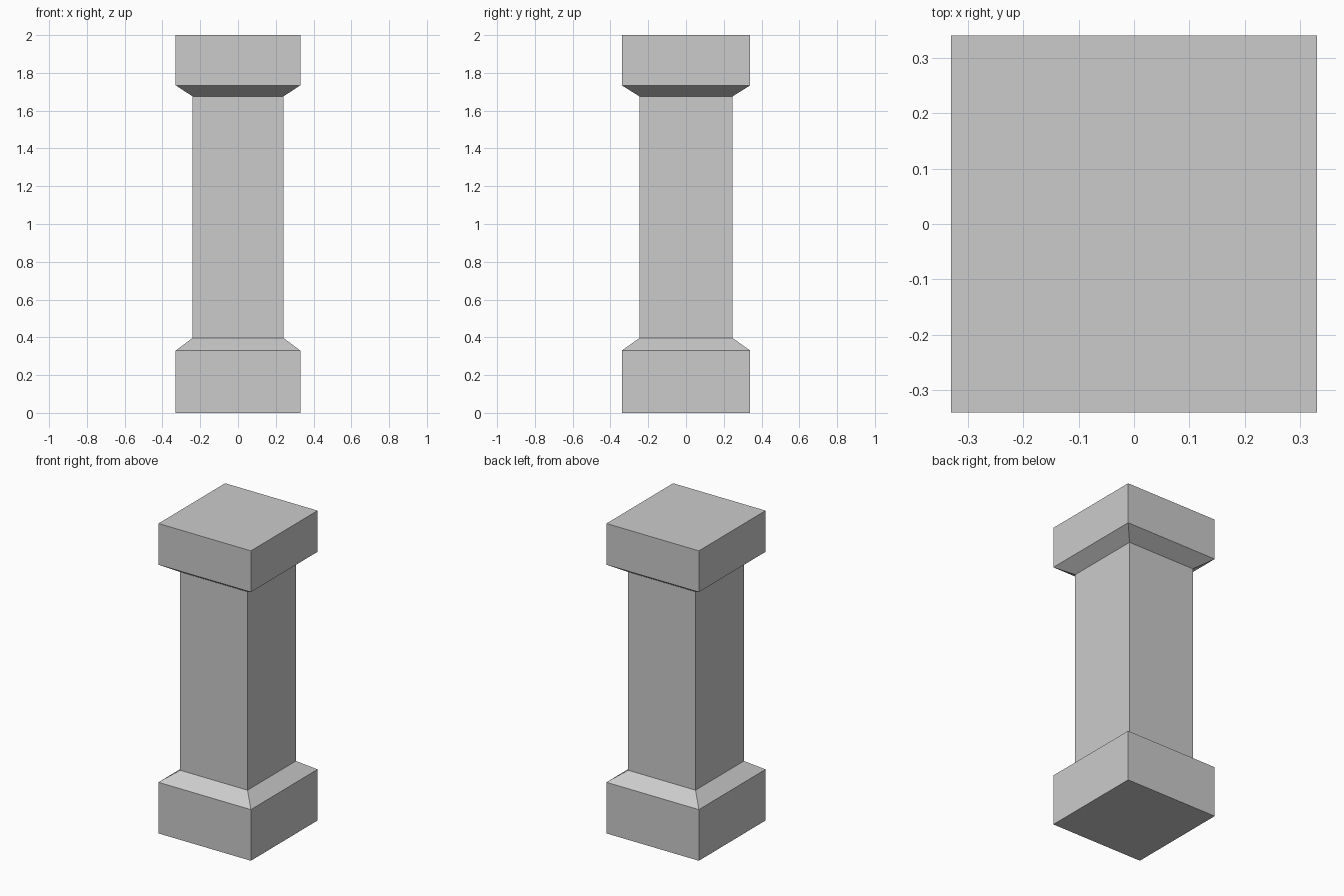
import bpy
import bmesh

cube = bpy.data.objects.get("Cube")
if cube:
    bpy.data.objects.remove(cube, do_unlink=True)

# Stone material
stone = bpy.data.materials.new("grey stone")
stone.use_nodes = True
grey = (0.6, 0.6, 0.6, 1.0)
stone.diffuse_color = grey
shader = next(n for n in stone.node_tree.nodes if n.type == 'BSDF_PRINCIPLED')
shader.inputs["Base Color"].default_value = grey

# Half widths of the blocks and the shaft
WIDE = (0.33, 0.34)
SLIM = (0.241, 0.247)


def stack(name, levels, cap_bottom=False, cap_top=False):
    """Join rectangular rings, each (half widths, height), into one part."""
    bm = bmesh.new()
    rings = []
    for (hx, hy), z in levels:
        corners = ((-hx, -hy), (hx, -hy), (hx, hy), (-hx, hy))
        rings.append([bm.verts.new((x, y, z)) for x, y in corners])
    for low, high in zip(rings, rings[1:]):
        for i in range(4):
            j = (i + 1) % 4
            bm.faces.new((low[i], low[j], high[j], high[i]))
    if cap_bottom:
        bm.faces.new(rings[0][::-1])
    if cap_top:
        bm.faces.new(rings[-1])
    mesh = bpy.data.meshes.new(name)
    bm.to_mesh(mesh)
    bm.free()
    mesh.materials.append(stone)
    obj = bpy.data.objects.new(name, mesh)
    bpy.context.collection.objects.link(obj)
    return obj


# Base block with sloped shoulder, shaft, and flared capital
stack("base", [(WIDE, 0), (WIDE, 0.33), (SLIM, 0.396)], cap_bottom=True)
stack("shaft", [(SLIM, 0.396), (SLIM, 1.676)])
stack("capital", [(SLIM, 1.676), (WIDE, 1.734), (WIDE, 2)], cap_top=True)
